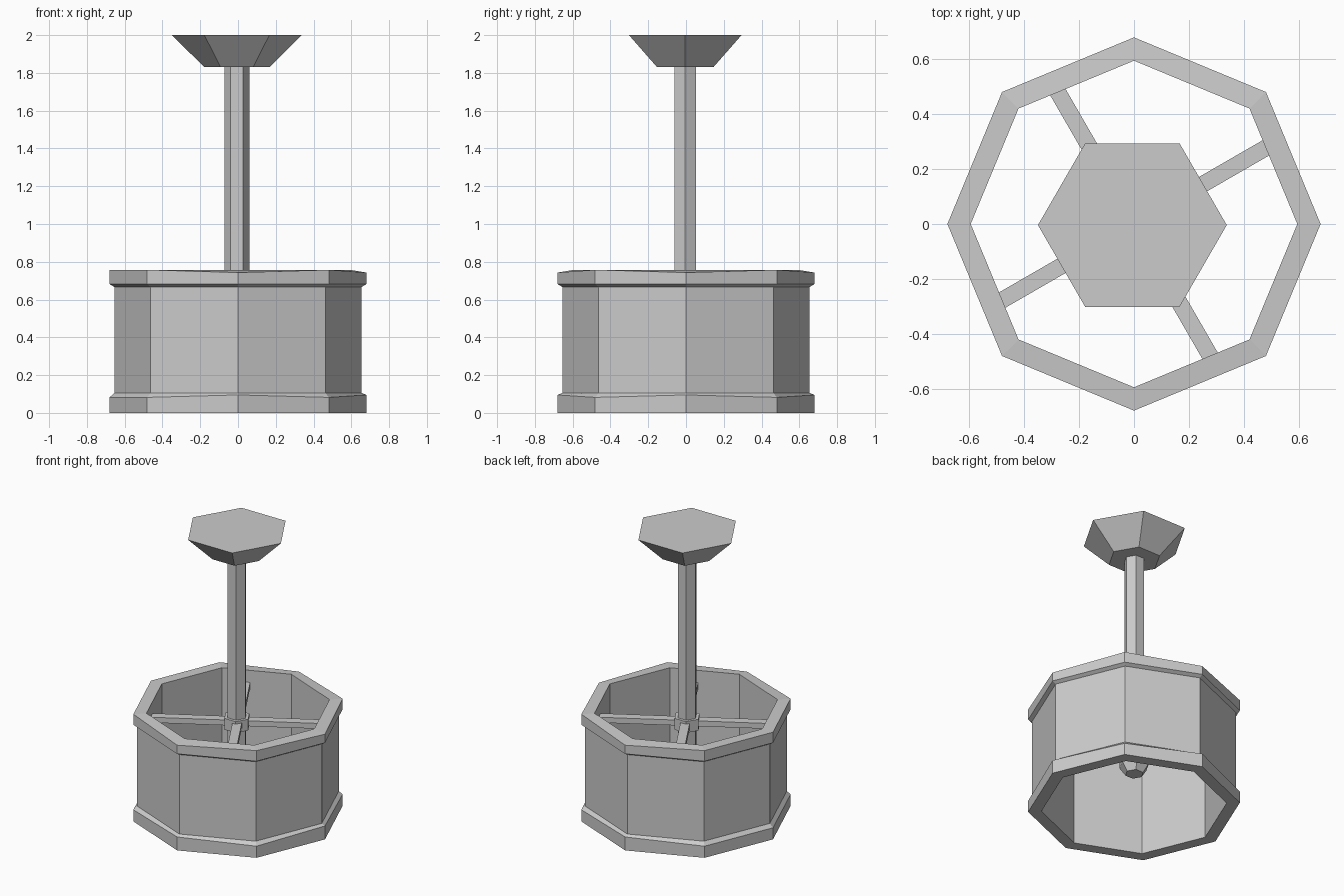
import bpy, bmesh
from math import cos, sin, pi, radians

if "Cube" in bpy.data.objects:
    bpy.data.objects.remove(bpy.data.objects["Cube"], do_unlink=True)

grey = bpy.data.materials.new("light_grey")
grey.use_nodes = True
grey.diffuse_color = (0.6, 0.6, 0.6, 1)
grey.node_tree.nodes["Principled BSDF"].inputs["Base Color"].default_value = (0.6, 0.6, 0.6, 1)


def finish(name, bm):
    bmesh.ops.recalc_face_normals(bm, faces=bm.faces)
    mesh = bpy.data.meshes.new(name)
    bm.to_mesh(mesh)
    bm.free()
    mesh.materials.append(grey)
    obj = bpy.data.objects.new(name, mesh)
    bpy.context.collection.objects.link(obj)
    return obj


def lathe(name, profile, sides, centre=(0, 0), closed=False):
    """Sweep (radius, z) points round a vertical axis; a closed profile makes a ring."""
    bm = bmesh.new()
    rows = [[bm.verts.new((centre[0] + r * cos(2 * pi * i / sides),
                           centre[1] + r * sin(2 * pi * i / sides), z))
             for i in range(sides)] for r, z in profile]
    pairs = list(zip(rows, rows[1:]))
    if closed:
        pairs.append((rows[-1], rows[0]))
    else:
        bm.faces.new(rows[0])
        bm.faces.new(rows[-1])
    for a, b in pairs:
        for i in range(sides):
            j = (i + 1) % sides
            bm.faces.new((a[i], a[j], b[j], b[i]))
    return finish(name, bm)


# Octagonal shade wall and its two rims
INNER, WALL, RIM = 0.595, 0.655, 0.68
lathe("shade_wall", [(INNER, 0.05), (WALL, 0.05), (WALL, 0.71), (INNER, 0.71)], 8, closed=True)
top_rim = lathe("top_rim", [(INNER, 0.667), (WALL, 0.667), (RIM, 0.682), (RIM, 0.757), (INNER, 0.757)],
                8, closed=True)
bottom_rim = lathe("bottom_rim", [(INNER, 0), (RIM, 0), (RIM, 0.082), (WALL, 0.106), (INNER, 0.106)],
                   8, closed=True)

# Slightly uneven, hand-made rim corners on the main axes
for rim, low, shift in ((top_rim, 0.74, -0.014), (bottom_rim, 0.07, 0.013)):
    for v in rim.data.vertices:
        on_axis = min(abs(v.co.x), abs(v.co.y)) < 0.01
        outer = v.co.xy.length > RIM - 0.01
        if on_axis and outer and v.co.z > low and v.co.x > -0.5:
            v.co.z += shift

# Hanging rod, ceiling canopy, hub and bulb
AXIS = (-0.006, -0.004)
lathe("canopy", [(0.172, 1.83), (0.344, 2.0)], 6, AXIS)
lathe("rod", [(0.066, 0.65), (0.066, 1.84)], 6, AXIS)
lathe("hub", [(0.088, 0.61), (0.088, 0.69)], 6, AXIS)
lathe("bulb_socket", [(0.066, 0.44), (0.066, 0.62)], 6, AXIS)
lathe("bulb", [(0.066, 0.46), (0.1, 0.4), (0.1, 0.31), (0.06, 0.25)], 6, AXIS)

# Four spokes from the hub to the shade
for k in range(4):
    bm = bmesh.new()
    bmesh.ops.create_cube(bm, size=1)
    bmesh.ops.scale(bm, vec=(0.51, 0.06, 0.038), verts=bm.verts)
    spoke = finish(f"spoke_{k + 1}", bm)
    angle = radians(30 + 90 * k)
    spoke.location = (0.315 * cos(angle), 0.315 * sin(angle), 0.653)
    spoke.rotation_euler.z = angle
